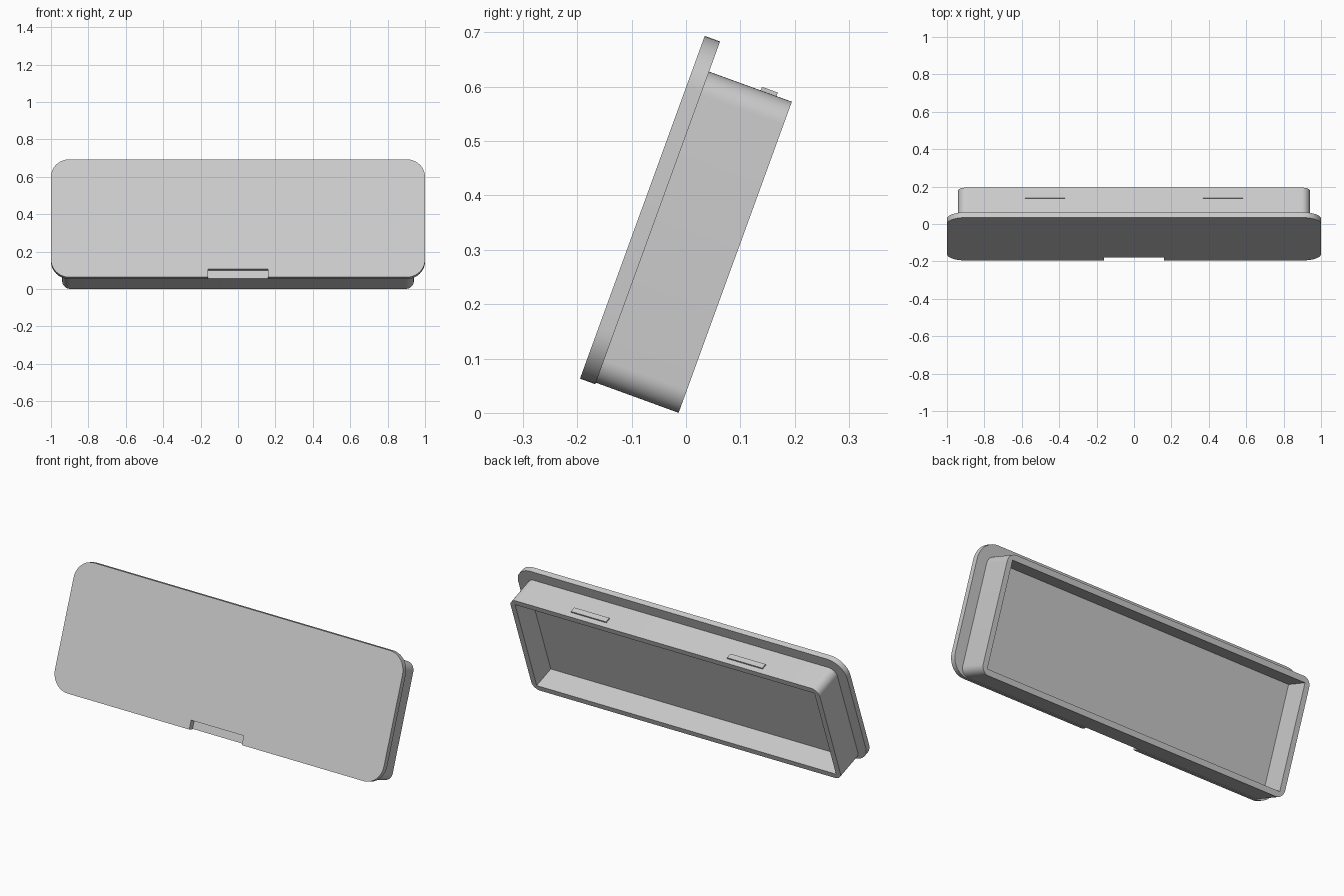
import bpy, bmesh
from math import radians, sin, cos, pi
from mathutils import Matrix

if "Cube" in bpy.data.objects:
    bpy.data.objects.remove(bpy.data.objects["Cube"])

grey = bpy.data.materials.new("light grey")
grey.use_nodes = True
grey.diffuse_color = (0.6, 0.6, 0.6, 1)
grey.node_tree.nodes["Principled BSDF"].inputs["Base Color"].default_value = (0.6, 0.6, 0.6, 1)

# Everything is drawn flat (x across, y up the lid, depth backwards), then leaned back
LEAN = Matrix.Translation((0, -0.195, 0.063)) @ Matrix.Rotation(radians(70), 4, 'X')
LID = 0.03            # lid thickness
BACK = 0.192          # total depth
LOW, HIGH = 0.003, 0.612   # tray bottom and top along the lid
HALF = 0.94           # tray half width


def rounded_loop(half, low, high, radius, steps=10):
    """Counter-clockwise rounded rectangle, starting at the lower right corner."""
    corners = [(half - radius, low + radius, -pi / 2), (half - radius, high - radius, 0),
               (radius - half, high - radius, pi / 2), (radius - half, low + radius, pi)]
    return [(cx + radius * cos(a + i * pi / 2 / steps), cy + radius * sin(a + i * pi / 2 / steps))
            for cx, cy, a in corners for i in range(steps + 1)]


def loft(name, sections):
    """Join (outline, depth) sections in order and close both ends."""
    bm = bmesh.new()
    rings = [[bm.verts.new((x, y, -depth)) for x, y in loop] for loop, depth in sections]
    for a, b in zip(rings, rings[1:]):
        for i in range(len(a)):
            j = (i + 1) % len(a)
            bm.faces.new((a[i], a[j], b[j], b[i]))
    bm.faces.new(rings[0])
    bm.faces.new(rings[-1])
    bmesh.ops.remove_doubles(bm, verts=bm.verts, dist=1e-5)
    bmesh.ops.recalc_face_normals(bm, faces=bm.faces)
    mesh = bpy.data.meshes.new(name)
    bm.to_mesh(mesh)
    bm.free()
    mesh.materials.append(grey)
    obj = bpy.data.objects.new(name, mesh)
    obj.matrix_world = LEAN
    bpy.context.collection.objects.link(obj)
    bpy.ops.object.select_all(action='DESELECT')
    obj.select_set(True)
    bpy.context.view_layer.objects.active = obj
    bpy.ops.object.shade_smooth_by_angle(angle=radians(30))
    return obj


# Lid plate with a finger notch in its lower edge
notch = [(-0.16, 0), (-0.16, 0.048), (0.16, 0.048), (0.16, 0)]
lid = rounded_loop(1, 0, 0.671, 0.1) + notch
loft("lid_plate", [(lid, 0), (lid, LID)])

# Open tray behind the lid: rounded outside, square-cornered cavity
outer = rounded_loop(HALF, LOW, HIGH, 0.045)
inner = rounded_loop(HALF - 0.03, LOW + 0.03, HIGH - 0.03, 0)
loft("tray", [(outer, LID), (outer, BACK), (inner, BACK), (inner, BACK - 0.13)])

# Two thin catches on top of the tray
for side, x in (("right", -0.475), ("left", 0.475)):
    tab = [(x + dx, y) for dx, y in rounded_loop(0.107, HIGH - 0.002, HIGH + 0.007, 0)[::11]]
    loft(side + "_catch", [(tab, 0.131), (tab, 0.162)])
